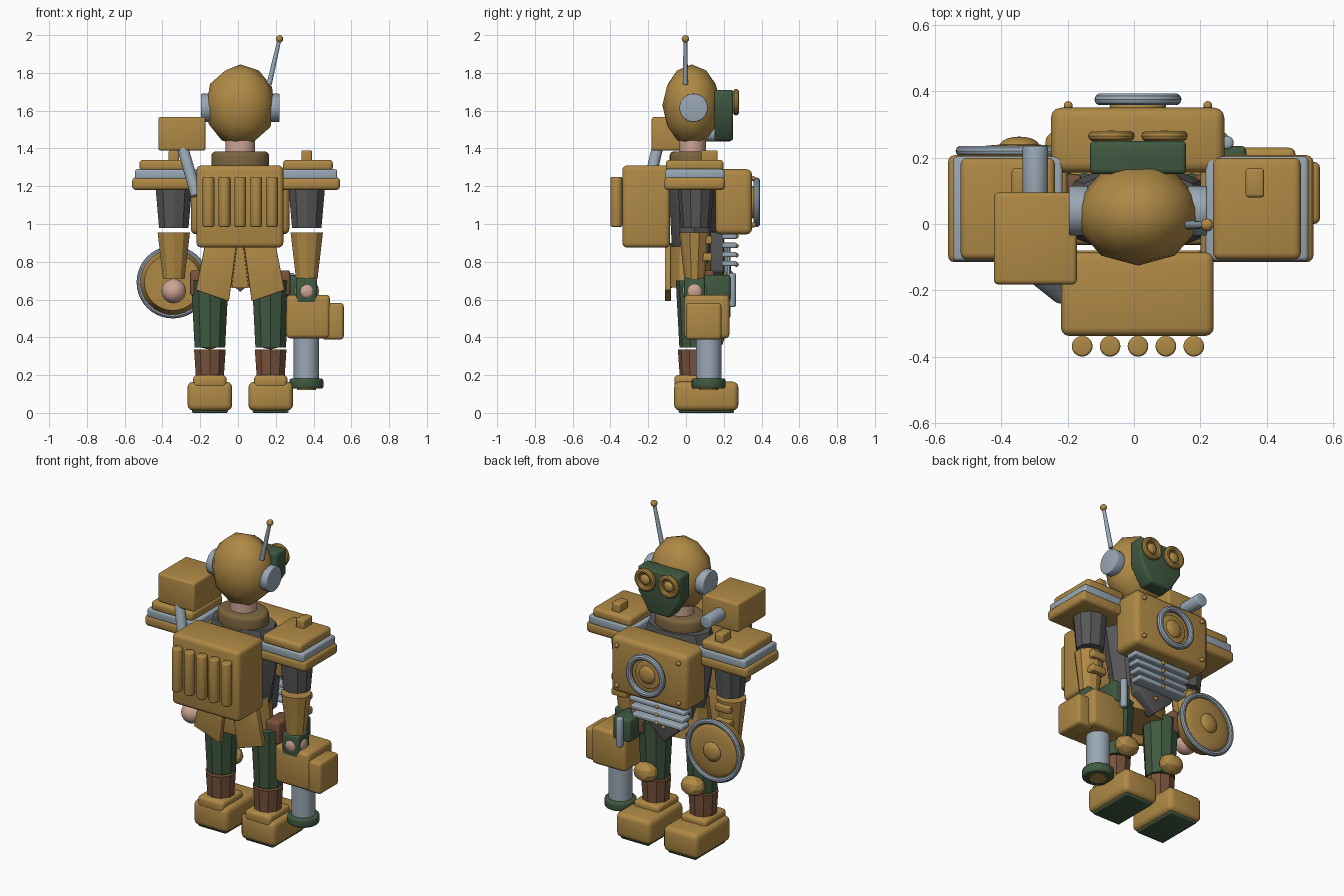
import bpy, bmesh, math
from mathutils import Vector, Matrix

cube = bpy.data.objects.get("Cube")
if cube:
    bpy.data.objects.remove(cube, do_unlink=True)

CX = 0.012  # the body's symmetry plane


def material(name, rgb):
    m = bpy.data.materials.new(name)
    m.use_nodes = True
    m.diffuse_color = (*rgb, 1)
    bsdf = next(n for n in m.node_tree.nodes if n.type == 'BSDF_PRINCIPLED')
    bsdf.inputs["Base Color"].default_value = (*rgb, 1)
    bsdf.inputs["Roughness"].default_value = 0.7
    return m


GOLD = material("brass", (0.43, 0.25, 0.06))
STEEL = material("steel", (0.32, 0.39, 0.46))
GREY = material("dark_cloth", (0.095, 0.095, 0.095))
GREEN = material("dark_green", (0.05, 0.1, 0.052))
BROWN = material("leather", (0.19, 0.085, 0.045))
SKIN = material("skin", (0.62, 0.38, 0.3))
OLIVE = material("collar_brown", (0.2, 0.13, 0.05))


def finish(name, bm, mat, angle=31):
    bmesh.ops.recalc_face_normals(bm, faces=bm.faces)
    me = bpy.data.meshes.new(name)
    bm.to_mesh(me)
    bm.free()
    me.materials.append(mat)
    me.polygons.foreach_set("use_smooth", [True] * len(me.polygons))
    me.set_sharp_from_angle(angle=math.radians(angle))
    ob = bpy.data.objects.new(name, me)
    bpy.context.collection.objects.link(ob)
    return ob


def bevel(bm, width, min_angle=0.6):
    edges = [e for e in bm.edges if e.calc_face_angle(0) > min_angle]
    bmesh.ops.bevel(bm, geom=edges, offset=width, segments=3, profile=0.5, affect='EDGES')


def box(name, mat, x, y, z, r=0.02):
    """Rounded box from its ranges along each axis."""
    bm = bmesh.new()
    size = [b - a for a, b in (x, y, z)]
    mid = [(a + b) / 2 for a, b in (x, y, z)]
    bmesh.ops.create_cube(bm, size=1, matrix=Matrix.Translation(mid) @ Matrix.Diagonal((*size, 1)))
    if r:
        bevel(bm, r)
    return finish(name, bm, mat)


def rod(name, mat, a, b, r1, r2=None, sides=32, flat=1, r=0):
    """Straight or tapered cylinder from a to b; flat squashes it along its local y."""
    a, b = Vector(a), Vector(b)
    d = b - a
    rot = d.to_track_quat('Z', 'Y').to_matrix().to_4x4()
    bm = bmesh.new()
    bmesh.ops.create_cone(bm, cap_ends=True, segments=sides, radius1=r1,
                          radius2=r1 if r2 is None else r2, depth=d.length,
                          matrix=Matrix.Translation((a + b) / 2) @ rot @ Matrix.Diagonal((1, flat, 1, 1)))
    if r:
        bevel(bm, r, 1)
    return finish(name, bm, mat)


def ball(name, mat, c, radii, detail=3, angle=60):
    bm = bmesh.new()
    bmesh.ops.create_icosphere(bm, subdivisions=detail, radius=1,
                               matrix=Matrix.Translation(c) @ Matrix.Diagonal((*radii, 1)))
    return finish(name, bm, mat, angle)


def ring(name, mat, c, major, minor, axis='Y'):
    """Torus swept from a circle of points."""
    bm = bmesh.new()
    n, k = 40, 10
    turn = Matrix.Rotation(math.pi / 2, 4, 'X') if axis == 'Y' else Matrix()
    rows = []
    for i in range(n):
        u = math.tau * i / n
        rows.append([bm.verts.new(Vector(c) + turn @ Vector((
            (major + minor * math.cos(math.tau * j / k)) * math.cos(u),
            (major + minor * math.cos(math.tau * j / k)) * math.sin(u),
            minor * math.sin(math.tau * j / k)))) for j in range(k)])
    for i in range(n):
        for j in range(k):
            p, q = rows[i], rows[(i + 1) % n]
            bm.faces.new((p[j], q[j], q[(j + 1) % k], p[(j + 1) % k]))
    return finish(name, bm, mat)


def plate(name, mat, outline, y, r=0.008):
    """Flat panel with an outline in x and z, thickened along y."""
    bm = bmesh.new()
    f = bm.faces.new([bm.verts.new((CX + px, y[0], pz)) for px, pz in outline])
    ext = bmesh.ops.extrude_face_region(bm, geom=[f])["geom"]
    bmesh.ops.translate(bm, vec=(0, y[1] - y[0], 0),
                        verts=[v for v in ext if isinstance(v, bmesh.types.BMVert)])
    bmesh.ops.recalc_face_normals(bm, faces=bm.faces)
    bevel(bm, r)
    return finish(name, bm, mat)


def loft(name, mat, y, levels, sides=10):
    """Stacked elliptical sections: (z, x radius, y radius)."""
    bm = bmesh.new()
    rows = [[bm.verts.new((CX + rx * math.cos(math.tau * i / sides),
                           y + ry * math.sin(math.tau * i / sides), z)) for i in range(sides)]
            for z, rx, ry in levels]
    for p, q in zip(rows, rows[1:]):
        for i in range(sides):
            j = (i + 1) % sides
            bm.faces.new((p[i], p[j], q[j], q[i]))
    bm.faces.new(rows[0])
    bm.faces.new(rows[-1])
    return finish(name, bm, mat)


# Head, ears, aerial
ball("head", GOLD, (CX, 0.03, 1.628), (0.188, 0.155, 0.217), 2)
for side, s in (("left", 1), ("right", -1)):
    rod(side + "_ear_disc", STEEL, (CX + s * 0.15, 0.04, 1.615), (CX + s * 0.208, 0.04, 1.615), 0.075, r=0.006)
rod("aerial", STEEL, (0.165, -0.003, 1.74), (0.22, -0.003, 1.98), 0.014, 0.01, 12)
ball("aerial_tip", GOLD, (0.22, -0.003, 1.98), (0.02,) * 3, 2)

# Face mask with two eyepieces
plate("face_mask", GREEN, [(-0.145, 1.71), (0.145, 1.71), (0.145, 1.56), (0.07, 1.44), (-0.07, 1.44), (-0.145, 1.56)],
      (0.15, 0.25), 0.014)
for side, s in (("left", 1), ("right", -1)):
    x = CX + s * 0.08
    ring(side + "_eyepiece_rim", GOLD, (x, 0.265, 1.645), 0.054, 0.016)
    rod(side + "_eyepiece", GOLD, (x, 0.24, 1.645), (x, 0.266, 1.645), 0.052)
    ball(side + "_lens", GOLD, (x, 0.264, 1.645), (0.032, 0.018, 0.032))

# Neck, collar, torso
rod("neck", SKIN, (CX, 0.035, 1.3), (CX, 0.035, 1.46), 0.078, flat=0.9)
rod("collar", OLIVE, (CX, 0.035, 1.27), (CX, 0.035, 1.385), 0.153, flat=0.8, r=0.025)
loft("torso", GREY, 0.045, [(0.76, 0.16, 0.11), (0.87, 0.175, 0.125), (1.2, 0.235, 0.145), (1.31, 0.2, 0.13)])

# Chest unit with dial and rivets
box("chest_unit", GOLD, (-0.25, 0.272), (0.155, 0.35), (0.945, 1.29), 0.03)
ring("dial_rim", STEEL, (CX, 0.375, 1.115), 0.113, 0.018)
rod("dial_face", GOLD, (CX, 0.34, 1.115), (CX, 0.36, 1.115), 0.085, r=0.006)
ball("dial_boss", GOLD, (CX, 0.358, 1.115), (0.055, 0.022, 0.055))
for s in (-1, 1):
    for z in (0.995, 1.24):
        ball("chest_rivet", GOLD, (CX + s * 0.21, 0.356, z), (0.014,) * 3, 2)

# Pointed front panel with ribs and buttons
plate("front_panel", GREY, [(-0.14, 0.96), (0.14, 0.96), (0.12, 0.75), (0, 0.64), (-0.12, 0.75)], (0.13, 0.2))
for i in range(4):
    z = 0.935 - i * 0.048
    box("rib_%d" % i, STEEL, (CX - 0.2 + i * 0.01, CX + 0.2 - i * 0.01), (0.19, 0.268), (z - 0.014, z + 0.014), 0.008)
for i in range(5):
    ball("button_%d" % i, GOLD, (CX, 0.268 if i < 4 else 0.205, 0.935 - i * 0.05), (0.012,) * 3, 2)

# Backpack with five tubes
box("backpack", GOLD, (-0.22, 0.24), (-0.337, -0.085), (0.875, 1.31), 0.025)
for i in range(5):
    x = CX - 0.168 + i * 0.084
    rod("backpack_tube_%d" % i, GOLD, (x, -0.368, 0.985), (x, -0.368, 1.25), 0.031, r=0.008)

# Skirt and coat tails
loft("skirt", GOLD, 0.03, [(0.665, 0.2, 0.13), (0.88, 0.17, 0.125)], 12)
plate("centre_tail", GOLD, [(-0.015, 0.9), (0.015, 0.9), (0.045, 0.66), (-0.045, 0.66)], (-0.1, -0.075), 0.004)
for side, s in (("left", 1), ("right", -1)):
    plate(side + "_tail", GOLD, [(s * 0.018, 0.9), (s * 0.185, 0.9), (s * 0.235, 0.65), (s * 0.06, 0.59)],
          (-0.112, -0.08), 0.004)
    box(side + "_hip_pouch", BROWN, sorted((CX + s * 0.17, CX + s * 0.265)), (0.0, 0.15), (0.62, 0.755), 0.015)

# Arms, shoulders, legs
for side, s in (("left", 1), ("right", -1)):
    ax, lx = CX + s * 0.352, CX + s * 0.161
    pad, grow = (0.37, 0) if s > 0 else (-0.38, 0.01)
    for part, mat, half, z, inset, r in (("base", GOLD, 0.17, (1.18, 1.247), 0, 0.02),
                                         ("band", STEEL, 0.155, (1.235, 1.29), 0.004, 0.012),
                                         ("top", GOLD, 0.132, (1.28, 1.34), 0.008, 0.02)):
        h = half + grow
        box(side + "_shoulder_" + part, mat, (pad - h, pad + h), (-0.115 + inset, 0.207 - inset), z, r)
    box(side + "_shoulder_nub", GOLD, (ax - 0.028, ax + 0.028), (0.08, 0.168), (1.32, 1.39), 0.01)
    rod(side + "_upper_arm", GREY, (ax, 0.052, 0.98), (ax, 0.052, 1.2), 0.082, 0.102, 10, 0.95)
    rod(side + "_forearm", GOLD, (ax, 0.045, 0.71), (ax, 0.045, 0.955), 0.06, 0.09, 10, 0.9)
    for z in (0.825, 0.915):
        box(side + "_forearm_clasp", GOLD, (ax - 0.05, ax + 0.05), (0.08, 0.138), (z - 0.022, z + 0.022), 0.008)
    ball(side + "_hand", SKIN, (ax, 0.045, 0.645), (0.065,) * 3)

    rod(side + "_thigh", GREEN, (lx, 0.05, 0.345), (lx, 0.05, 0.7), 0.085, 0.104, 10)
    rod(side + "_boot", BROWN, (lx, 0.045, 0.18), (lx, 0.045, 0.335), 0.077, 0.088, 10)
    ball(side + "_knee", GOLD, (lx, 0.145, 0.395), (0.075, 0.06, 0.06), 2, 20)
    box(side + "_ankle", GOLD, (lx - 0.088, lx + 0.088), (-0.062, 0.145), (0.13, 0.2), 0.02)
    box(side + "_shoe", GOLD, (lx - 0.118, lx + 0.118), (-0.063, 0.277), (0.012, 0.165), 0.03)
    box(side + "_sole", GREEN, (lx - 0.095, lx + 0.095), (-0.04, 0.255), (0, 0.03), 0.008)

# Shoulder launcher on the right
box("launcher_box", GOLD, (-0.422, -0.172), (-0.182, 0.095), (1.388, 1.567), 0.014)
rod("launcher_barrel", STEEL, (-0.297, 0.05, 1.475), (-0.297, 0.235, 1.475), 0.038, r=0.006)
rod("launcher_strut", STEEL, (-0.22, -0.21, 1.15), (-0.295, -0.15, 1.41), 0.03)

# Round shield on the right hand
SX, SZ = -0.345, 0.692
rod("shield", GOLD, (SX, 0.135, SZ), (SX, 0.222, SZ), 0.15, 0.178)
ring("shield_rim", STEEL, (SX, 0.22, SZ), 0.176, 0.016)
ball("shield_dome", GOLD, (SX, 0.215, SZ), (0.165, 0.026, 0.165))
ball("shield_boss", GOLD, (SX, 0.235, SZ), (0.06, 0.028, 0.06))

# Hand cannon on the left
GX = 0.362
box("cannon_grip", GREEN, (GX - 0.056, GX + 0.056), (-0.011, 0.101), (0.58, 0.715), 0.012)
box("cannon_body", GOLD, (0.255, 0.487), (-0.01, 0.23), (0.395, 0.625), 0.022)
box("cannon_magazine", GOLD, (0.445, 0.56), (0.0, 0.187), (0.388, 0.582), 0.018)
rod("cannon_barrel", STEEL, (GX, 0.12, 0.15), (GX, 0.12, 0.42), 0.067)
rod("cannon_collar", GREEN, (GX, 0.12, 0.128), (GX, 0.12, 0.182), 0.09, r=0.012)
rod("cannon_bore", GOLD, (GX, 0.12, 0.122), (GX, 0.12, 0.15), 0.05)

# Side pouch with handle
box("side_pouch", GREEN, (0.22, 0.338), (0.088, 0.235), (0.59, 0.73), 0.015)
rod("pouch_handle", STEEL, (0.28, 0.245, 0.56), (0.28, 0.245, 0.74), 0.02, r=0.01)
